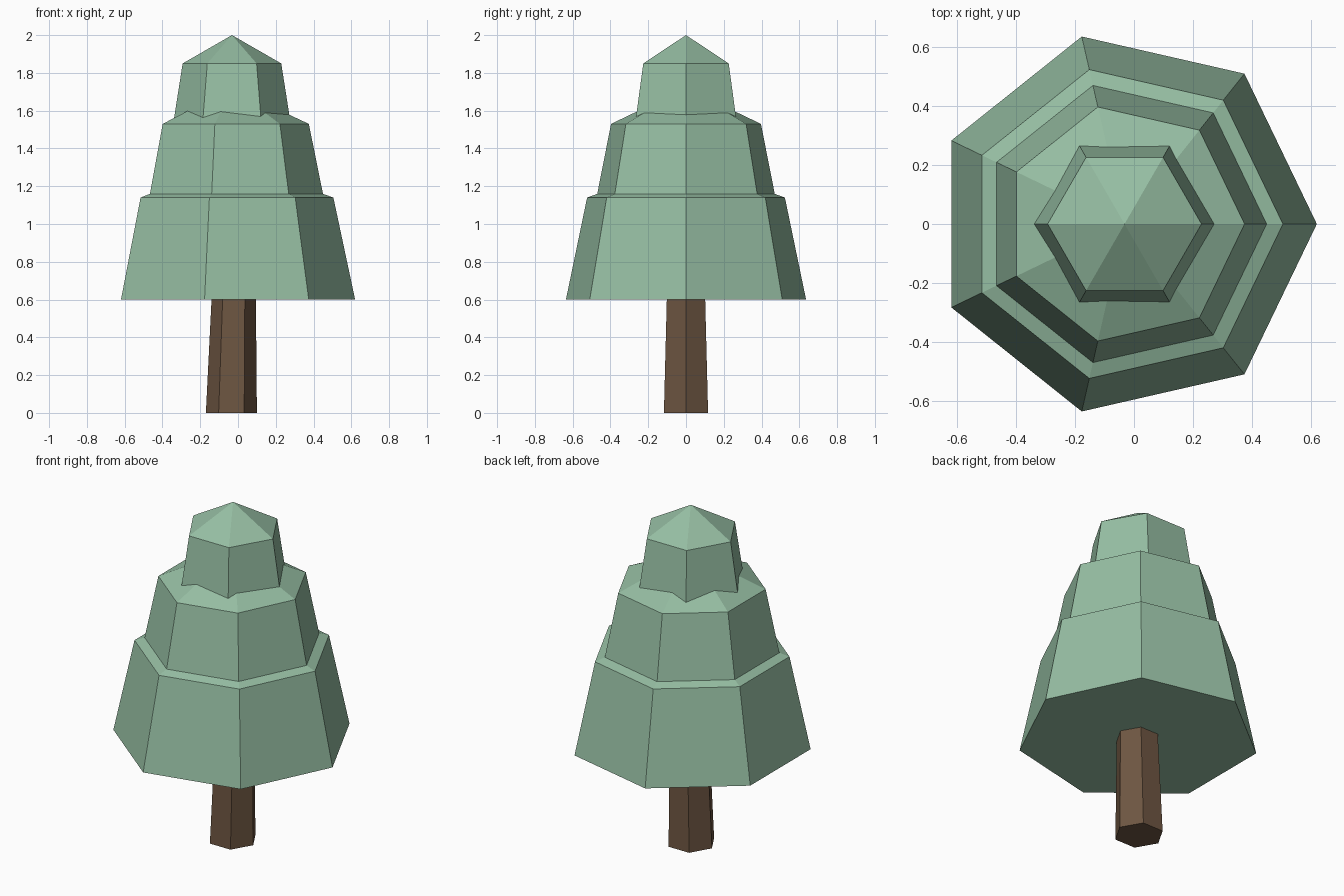
import bpy, bmesh
from math import cos, sin, tau

cube = bpy.data.objects.get("Cube")
if cube:
    bpy.data.objects.remove(cube)

AXIS_X = -0.032


def make_material(name, color):
    mat = bpy.data.materials.new(name)
    mat.use_nodes = True
    mat.diffuse_color = color
    mat.node_tree.nodes["Principled BSDF"].inputs["Base Color"].default_value = color
    return mat


def make_prism(name, sides, rings, mat, apex=None):
    """Stack polygon rings (x centre, radius, z), with a corner on +x; close with an apex or a flat top."""
    bm = bmesh.new()
    loops = [[bm.verts.new((cx + r * cos(tau * i / sides), r * sin(tau * i / sides), z))
              for i in range(sides)] for cx, r, z in rings]
    bm.faces.new(loops[0])
    for low, high in zip(loops, loops[1:]):
        for i in range(sides):
            j = (i + 1) % sides
            bm.faces.new((low[i], low[j], high[j], high[i]))
    if apex is None:
        bm.faces.new(loops[-1])
    else:
        tip = bm.verts.new((AXIS_X, 0, apex))
        for i in range(sides):
            bm.faces.new((loops[-1][i], loops[-1][(i + 1) % sides], tip))
    bmesh.ops.recalc_face_normals(bm, faces=bm.faces)
    mesh = bpy.data.meshes.new(name)
    bm.to_mesh(mesh)
    bm.free()
    mesh.materials.append(mat)
    obj = bpy.data.objects.new(name, mesh)
    bpy.context.collection.objects.link(obj)


leaf = make_material("soft green", (0.305, 0.515, 0.366, 1))
bark = make_material("brown bark", (0.156, 0.093, 0.054, 1))

# Slightly leaning, tapered trunk
make_prism("trunk", 6, [(-0.035, 0.135, 0), (-0.021, 0.115, 0.68)], bark)

# Foliage tiers: name, sides, base radius, base z, shoulder radius, shoulder z, apex z
tiers = [
    ("lower_foliage", 7, 0.652, 0.60, 0.537, 1.14, 1.33),
    ("middle_foliage", 7, 0.494, 1.10, 0.407, 1.53, 1.72),
    ("top_foliage", 6, 0.316, 1.50, 0.261, 1.85, 2.0),
]
for name, sides, r0, z0, r1, z1, apex in tiers:
    make_prism(name, sides, [(AXIS_X, r0, z0), (AXIS_X, r1, z1)], leaf, apex)
